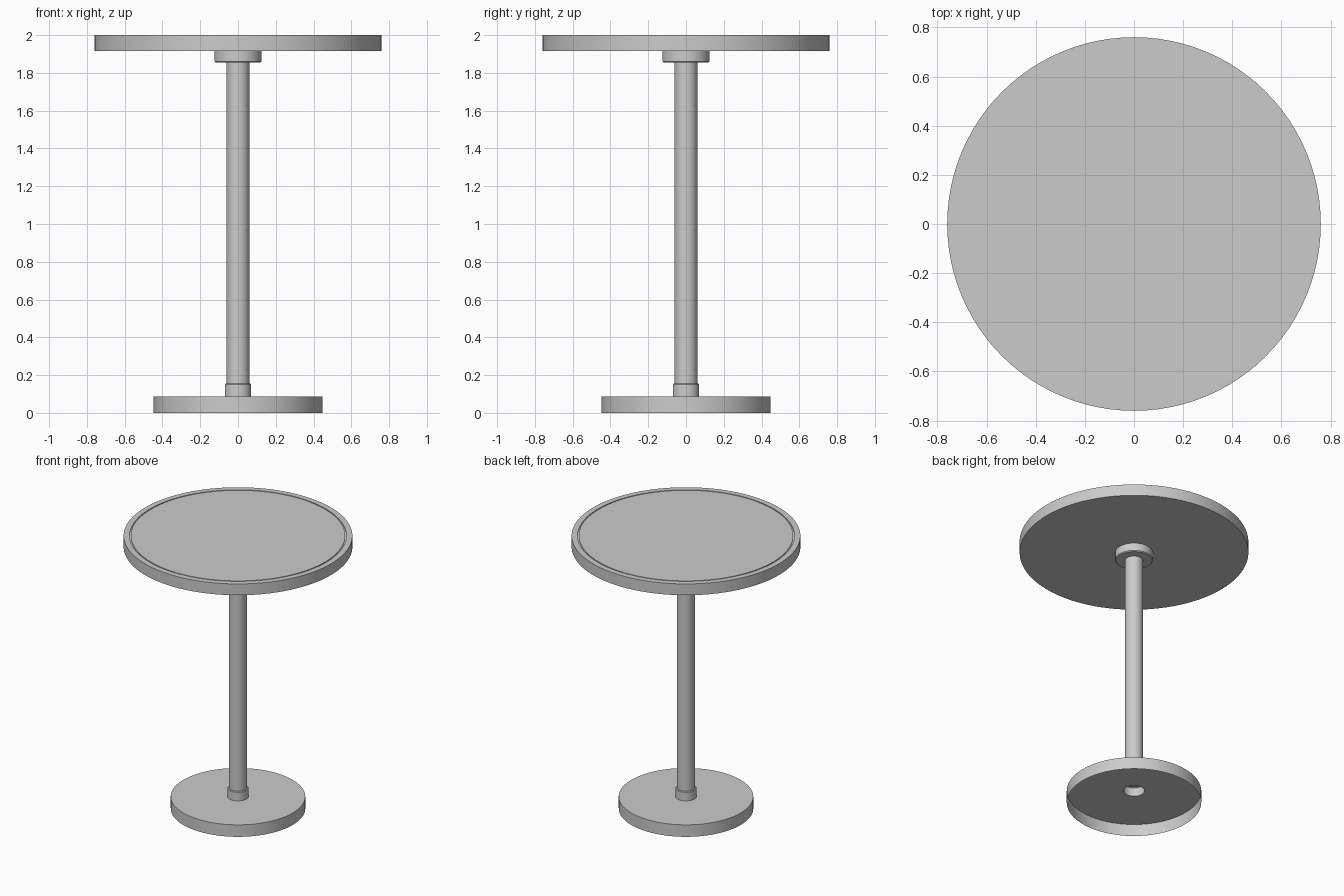
import bpy, bmesh, math

cube = bpy.data.objects.get("Cube")
if cube:
    bpy.data.objects.remove(cube, do_unlink=True)

# Single painted metal finish
grey = bpy.data.materials.new("plain_grey")
grey.use_nodes = True
COLOUR = (0.6, 0.6, 0.6, 1)
grey.diffuse_color = COLOUR
grey.node_tree.nodes["Principled BSDF"].inputs["Base Color"].default_value = COLOUR


def lathe(name, profile, segments=96):
    """Spin a (radius, height) profile, listed from the bottom up, around z."""
    bm = bmesh.new()
    verts = [bm.verts.new((r, 0, z)) for r, z in profile]
    edges = [bm.edges.new(pair) for pair in zip(verts, verts[1:])]
    bmesh.ops.spin(bm, geom=verts + edges, cent=(0, 0, 0), axis=(0, 0, 1),
                   angle=math.tau, steps=segments, use_merge=True)
    bmesh.ops.remove_doubles(bm, verts=bm.verts, dist=1e-5)
    bmesh.ops.dissolve_degenerate(bm, edges=bm.edges, dist=1e-5)
    mesh = bpy.data.meshes.new(name)
    bm.to_mesh(mesh)
    bm.free()
    mesh.materials.append(grey)
    obj = bpy.data.objects.new(name, mesh)
    bpy.context.collection.objects.link(obj)
    bpy.ops.object.select_all(action="DESELECT")
    obj.select_set(True)
    bpy.context.view_layer.objects.active = obj
    bpy.ops.object.shade_smooth_by_angle(angle=math.radians(30))
    return obj


# Foot: hollow underneath, with a round opening into the collar
lathe("base", [(0.447, 0), (0.447, 0.088), (0.07, 0.088)])

# Collar holding the pole, open below, with a softened top edge
lathe("base_collar", [(0.07, 0.088), (0.07, 0.15), (0.065, 0.155), (0, 0.155)])

# Upright
lathe("pole", [(0.06, 0.155), (0.06, 1.86)])

# Mounting flange under the top, with a softened lower edge
lathe("top_flange", [(0, 1.855), (0.119, 1.855), (0.125, 1.861), (0.125, 1.918)])

# Round top with a fine groove near its rim
lathe("table_top", [(0, 1.917), (0.76, 1.917), (0.76, 2), (0.72, 2),
                    (0.72, 1.995), (0.712, 1.995), (0.712, 2), (0, 2)])
